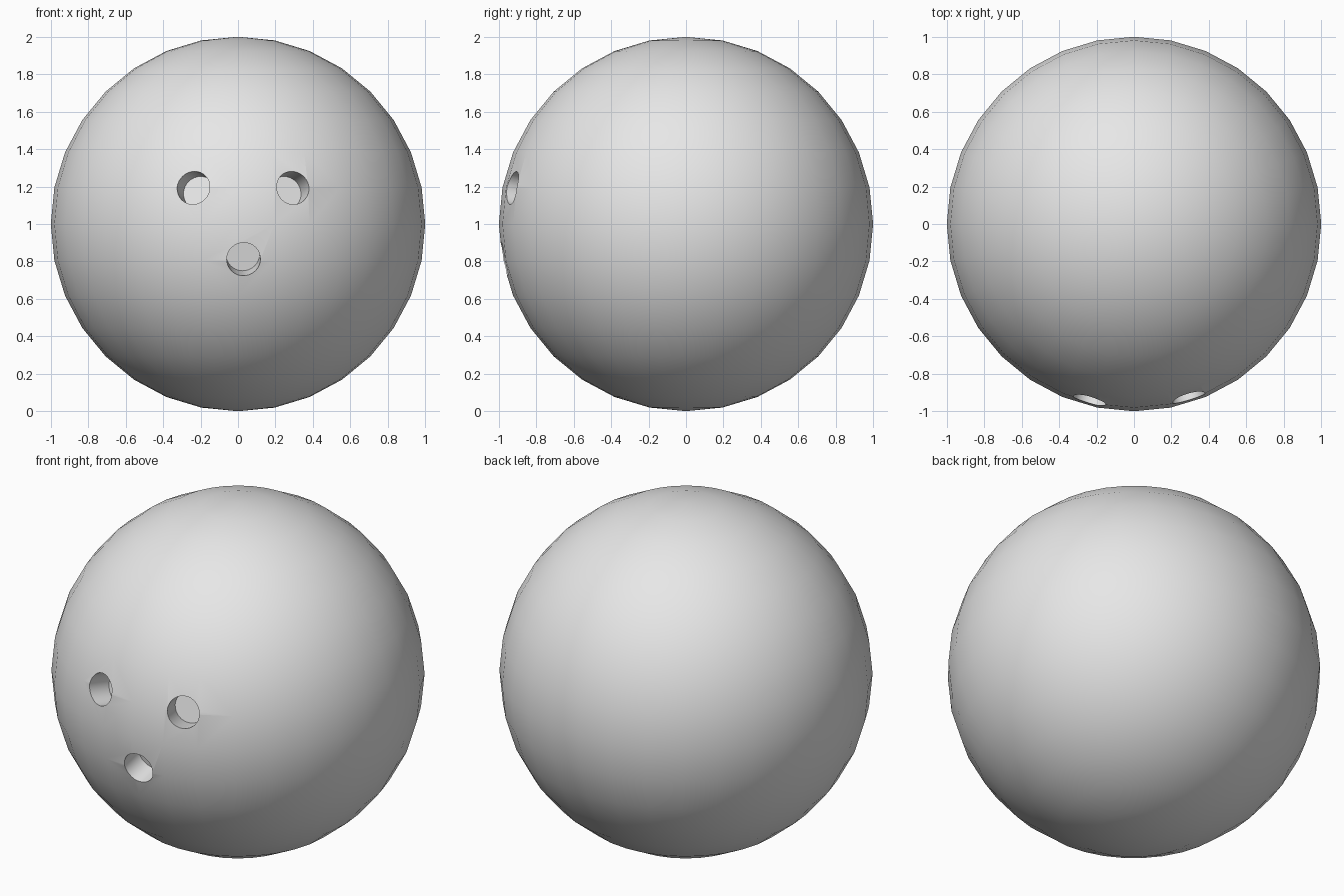
import bpy
from mathutils import Vector

cube = bpy.data.objects.get("Cube")
if cube:
    bpy.data.objects.remove(cube)

CENTRE = Vector((0, 0, 1))
HOLE_RADIUS = 0.09
HOLE_DEPTH = 0.15
HOLES = [("right_finger", -0.24, 1.195), ("left_finger", 0.295, 1.195), ("thumb", 0.03, 0.81)]

grey = bpy.data.materials.new("light_grey")
grey.use_nodes = True
colour = (0.8, 0.8, 0.8, 1)
grey.diffuse_color = colour
grey.node_tree.nodes["Principled BSDF"].inputs["Base Color"].default_value = colour

# Ball
bpy.ops.mesh.primitive_uv_sphere_add(segments=32, ring_count=16, radius=1, location=CENTRE)
ball = bpy.context.object
ball.name = "ball"
ball.data.materials.append(grey)

# Finger and thumb holes, drilled towards the centre
for name, x, z in HOLES:
    out = Vector((x, 0, z - 1))
    out.y = -(1 - out.length_squared) ** 0.5
    bpy.ops.mesh.primitive_cylinder_add(
        vertices=32, radius=HOLE_RADIUS, depth=2 * HOLE_DEPTH,
        location=CENTRE + out, rotation=out.to_track_quat("Z", "Y").to_euler())
    cutter = bpy.context.object
    cutter.name = name + "_hole_cutter"
    cutter.data.materials.append(grey)
    cutter.hide_render = True
    cutter.hide_set(True)
    cut = ball.modifiers.new(name + "_hole", "BOOLEAN")
    cut.operation = "DIFFERENCE"
    cut.solver = "EXACT"
    cut.object = cutter

# Apply the cuts, then smooth the ball with sharp hole rims
bpy.context.view_layer.objects.active = ball
ball.select_set(True)
for cut in list(ball.modifiers):
    bpy.ops.object.modifier_apply(modifier=cut.name)
bpy.ops.object.shade_smooth_by_angle(angle=0.6)
for cutter in [o for o in bpy.data.objects if o.name.endswith("_hole_cutter")]:
    bpy.data.objects.remove(cutter)
